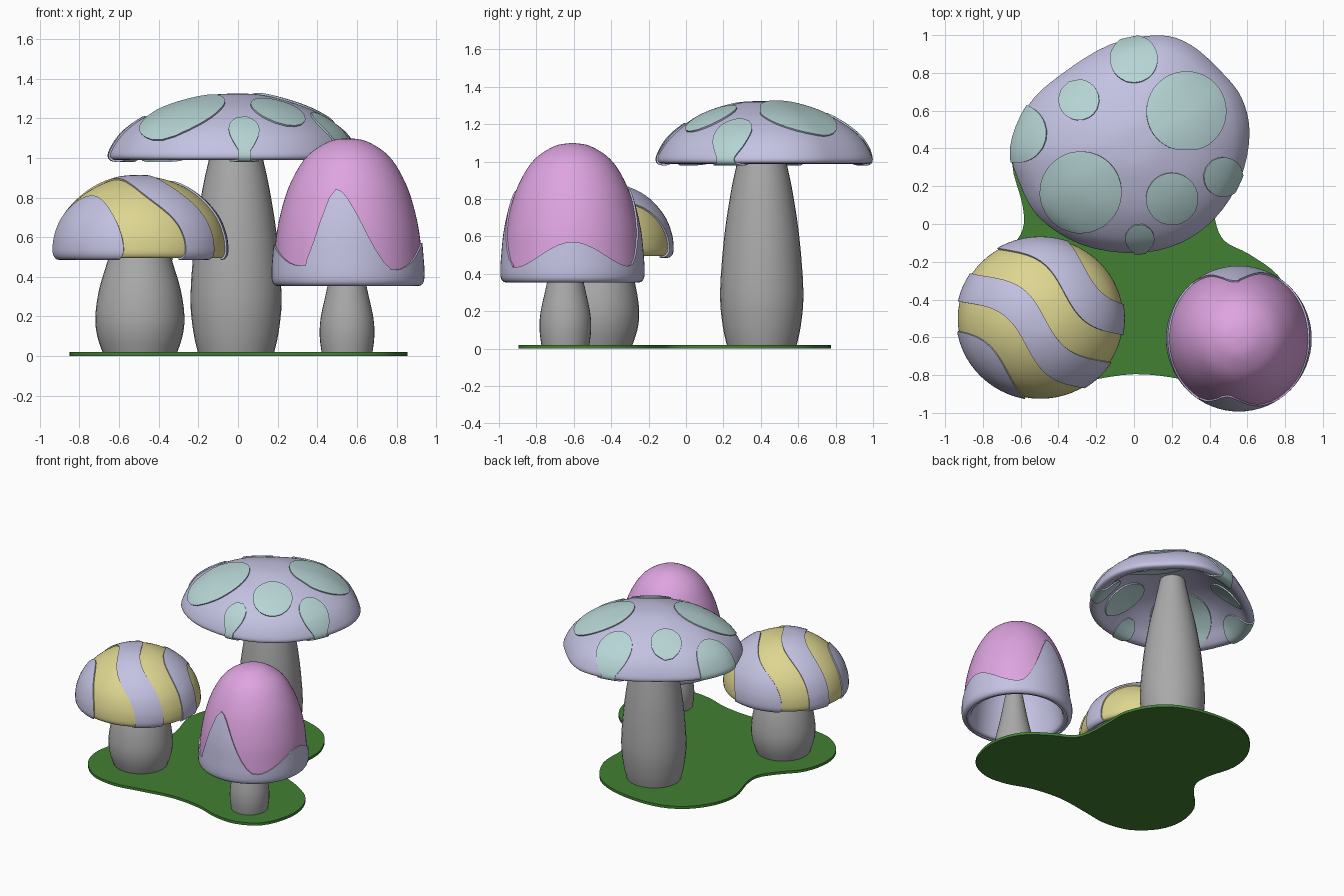
import bpy, bmesh, math
from mathutils import Vector

if "Cube" in bpy.data.objects:
    bpy.data.objects.remove(bpy.data.objects["Cube"])


def material(name, rgb):
    m = bpy.data.materials.new(name)
    m.diffuse_color = (*rgb, 1)
    m.use_nodes = True
    m.node_tree.nodes["Principled BSDF"].inputs["Base Color"].default_value = m.diffuse_color
    return m


LILAC = material("lilac", (0.55, 0.54, 0.76))
PALE = material("pale_aqua", (0.47, 0.66, 0.66))
YELLOW = material("soft_yellow", (0.73, 0.67, 0.28))
PINK = material("pink", (0.73, 0.37, 0.75))
GREY = material("stem_grey", (0.40, 0.40, 0.40))
GREEN = material("grass_green", (0.055, 0.215, 0.033))


def spline(pts, k, closed=False):
    """Smooth curve through 2D points, k steps per span."""
    n, out = len(pts), []
    get = (lambda i: pts[i % n]) if closed else (lambda i: pts[max(0, min(n - 1, i))])
    for i in range(n if closed else n - 1):
        a, b, c, d = (Vector(get(i + j)) for j in (-1, 0, 1, 2))
        for s in range(k):
            t = s / k
            out.append(b + (c - a) * t / 2 + (2 * a - 5 * b + 4 * c - d) * t * t / 2
                       + (3 * b - a - 3 * c + d) * t ** 3 / 2)
    if not closed:
        out.append(Vector(pts[-1]))
    return out


def circle(rx, ry, n=64):
    return [Vector((rx * math.cos(math.tau * i / n), ry * math.sin(math.tau * i / n)))
            for i in range(n)]


def lathe(outline, centre, profile, first_inner=10 ** 6):
    """Rings of the outline scaled by profile (scale, z); a zero scale is a pole."""
    bm = bmesh.new()
    rings = []
    for s, z in profile:
        if s < 1e-4:
            rings.append([bm.verts.new((*centre, z))])
        else:
            rings.append([bm.verts.new((centre[0] + p.x * s, centre[1] + p.y * s, z))
                          for p in outline])
    n = len(outline)
    for j, (a, b) in enumerate(zip(rings, rings[1:])):
        for i in range(n):
            k = (i + 1) % n
            vs = [a[i % len(a)], a[k % len(a)], b[k % len(b)], b[i % len(b)]]
            f = bm.faces.new(list(dict.fromkeys(vs)))
            f.material_index = 2 if j >= first_inner else 0
    for r in (rings[0], rings[-1]):
        if len(r) > 1:
            bm.faces.new(r)
    bmesh.ops.recalc_face_normals(bm, faces=bm.faces)
    return bm


def cut(bm, func):
    """Cut the mesh along the curve func(position) = 0."""
    new = set()
    for e in list(bm.edges):
        a, b = e.verts
        fa, fb = func(a.co), func(b.co)
        if fa * fb < 0:
            new.add(bmesh.utils.edge_split(e, a, fa / (fa - fb))[1])
    for f in list(bm.faces):
        hit = [v for v in f.verts if v in new]
        if len(hit) == 2:
            bmesh.utils.face_split(f, hit[0], hit[1])


def raise_faces(bm, index, depth):
    """Lift all faces of one colour off the surface, with side walls."""
    key = lambda co: tuple(round(c, 5) for c in co)
    bm.normal_update()
    normal = {key(v.co): v.normal.copy() for v in bm.verts}
    faces = [f for f in bm.faces if f.material_index == index]
    ret = bmesh.ops.extrude_face_region(bm, geom=faces)
    for v in ret["geom"]:
        if isinstance(v, bmesh.types.BMVert):
            v.co += normal[key(v.co)] * depth


def finish(bm, name, mats):
    me = bpy.data.meshes.new(name)
    bm.to_mesh(me)
    bm.free()
    for m in mats:
        me.materials.append(m)
    ob = bpy.data.objects.new(name, me)
    bpy.context.collection.objects.link(ob)
    bpy.ops.object.select_all(action="DESELECT")
    bpy.context.view_layer.objects.active = ob
    ob.select_set(True)
    bpy.ops.object.shade_smooth_by_angle(angle=math.radians(40))


def cap(outline, centre, outer, inner, k=4):
    """Hollow cap: smooth outer skin, rim and inner skin."""
    return lathe(outline, centre, spline(outer + inner, k), k * (len(outer) - 1))


# Grass patch
patch = spline([(-.645, .32), (-.6, .52), (-.46, .69), (-.25, .77), (.05, .75), (.28, .64),
                (.41, .42), (.42, .2), (.43, .02), (.48, -.09), (.61, -.16), (.76, -.27),
                (.84, -.42), (.85, -.6), (.77, -.8), (.6, -.89), (.42, -.88), (.24, -.82),
                (0, -.795), (-.25, -.83), (-.45, -.86), (-.65, -.82), (-.8, -.68),
                (-.85, -.5), (-.8, -.3), (-.67, -.15), (-.59, -.03), (-.59, .1)], 4, True)
finish(lathe(patch, (0, 0), [(1, 0), (1, .02)]), "grass_patch", [GREEN])

# Stems
for name, centre, ratio, prof in (
    ("tall_stem", (-.01, .405), .97, [(.19, .01), (.215, .12), (.23, .3), (.207, .6),
                                      (.168, .85), (.135, 1.0), (.085, 1.24)]),
    ("striped_stem", (-.495, -.475), 1, [(.185, .01), (.215, .1), (.225, .2), (.205, .34),
                                         (.16, .49), (.11, .68)]),
    ("pink_stem", (.55, -.645), 1, [(.127, .01), (.138, .1), (.132, .2), (.097, .36),
                                    (.05, .62)]),
):
    finish(lathe(circle(1, ratio, 32), centre, spline(prof, 3)), name, [GREY])

# Tall mushroom cap: egg-shaped outline with raised round spots
egg = spline([(.613, .06), (.57, .25), (.46, .39), (.3, .53), (.13, .58), (-.13, .53),
              (-.39, .37), (-.56, .21), (-.65, -.02), (-.605, -.21), (-.5, -.39),
              (-.28, -.53), (0, -.575), (.24, -.525), (.43, -.39), (.565, -.18)], 4, True)
bm = cap(egg, (0, .42),
         [(0, 1.325), (.2, 1.318), (.42, 1.285), (.6, 1.245), (.75, 1.195), (.87, 1.14),
          (.94, 1.09), (.985, 1.04), (.998, 1.01), (.98, .993), (.92, .99)],
         [(.86, 1.015), (.75, 1.08), (.55, 1.16), (.3, 1.21), (0, 1.23)])
spots = [(0, .87, .125, -9), (-.29, .655, .107, -9), (.275, .595, .21, .395),
         (-.28, .17, .215, -9), (.2, .135, .137, -9), (.47, .25, .104, -9),
         (.03, -.075, .077, -9), (-.615, .48, .155, -9)]
for cx, cy, r, ymin in spots:
    inside = lambda p: max(math.hypot(p.x - cx, p.y - cy) - r, ymin - p.y)
    cut(bm, inside)
    for f in bm.faces:
        if inside(f.calc_center_median()) < 0:
            f.material_index = 1
raise_faces(bm, 1, .009)
finish(bm, "spotted_cap", [LILAC, PALE, LILAC])

# Striped cap: wavy diagonal stripes, lilac ones raised
bm = cap(circle(.438, .425), (-.495, -.5),
         [(0, .905), (.2, .9), (.4, .875), (.6, .83), (.78, .765), (.91, .69), (.98, .61),
          (1, .545), (.99, .51), (.95, .495)],
         [(.88, .51), (.82, .59), (.68, .7), (.4, .78), (0, .81)])


def stripe(p):
    u, v = .81 * p.x - .58 * p.y, .58 * p.x + .81 * p.y
    return (v + .06 * math.sin(math.tau * (u + .09) / .76) + 1.02) / .17


for level in range(-1, 6):
    cut(bm, lambda p: stripe(p) - level)
for f in bm.faces:
    if math.floor(stripe(f.calc_center_median())) % 2 == 0:
        f.material_index = 1
raise_faces(bm, 0, .009)
finish(bm, "striped_cap", [LILAC, YELLOW, LILAC])

# Pink cap: tall dome with a raised wavy lilac skirt
C = (.555, -.607)
bm = cap(circle(1, 1), C,
         [(0, 1.1), (.075, 1.09), (.14, 1.06), (.2, 1.015), (.25, .95), (.3, .85),
          (.335, .74), (.36, .62), (.372, .5), (.377, .42), (.372, .375), (.35, .362)],
         [(.32, .375), (.305, .5), (.27, .7), (.19, .88), (.1, .97), (0, 1.0)])
WAVE = [(0, .57), (52, .44), (95, .85), (130, .44), (180, .56), (232, .455), (259, .84),
        (308, .435), (360, .57)]


def above_skirt(p):
    a = math.degrees(math.atan2(p.y - C[1], p.x - C[0])) % 360
    for (a0, z0), (a1, z1) in zip(WAVE, WAVE[1:]):
        if a <= a1:
            t = (1 - math.cos(math.pi * (a - a0) / (a1 - a0))) / 2
            return p.z - z0 - (z1 - z0) * t


cut(bm, above_skirt)
for f in bm.faces:
    if f.material_index == 0 and above_skirt(f.calc_center_median()) > 0:
        f.material_index = 1
raise_faces(bm, 0, .009)
finish(bm, "pink_cap", [LILAC, PINK, LILAC])
